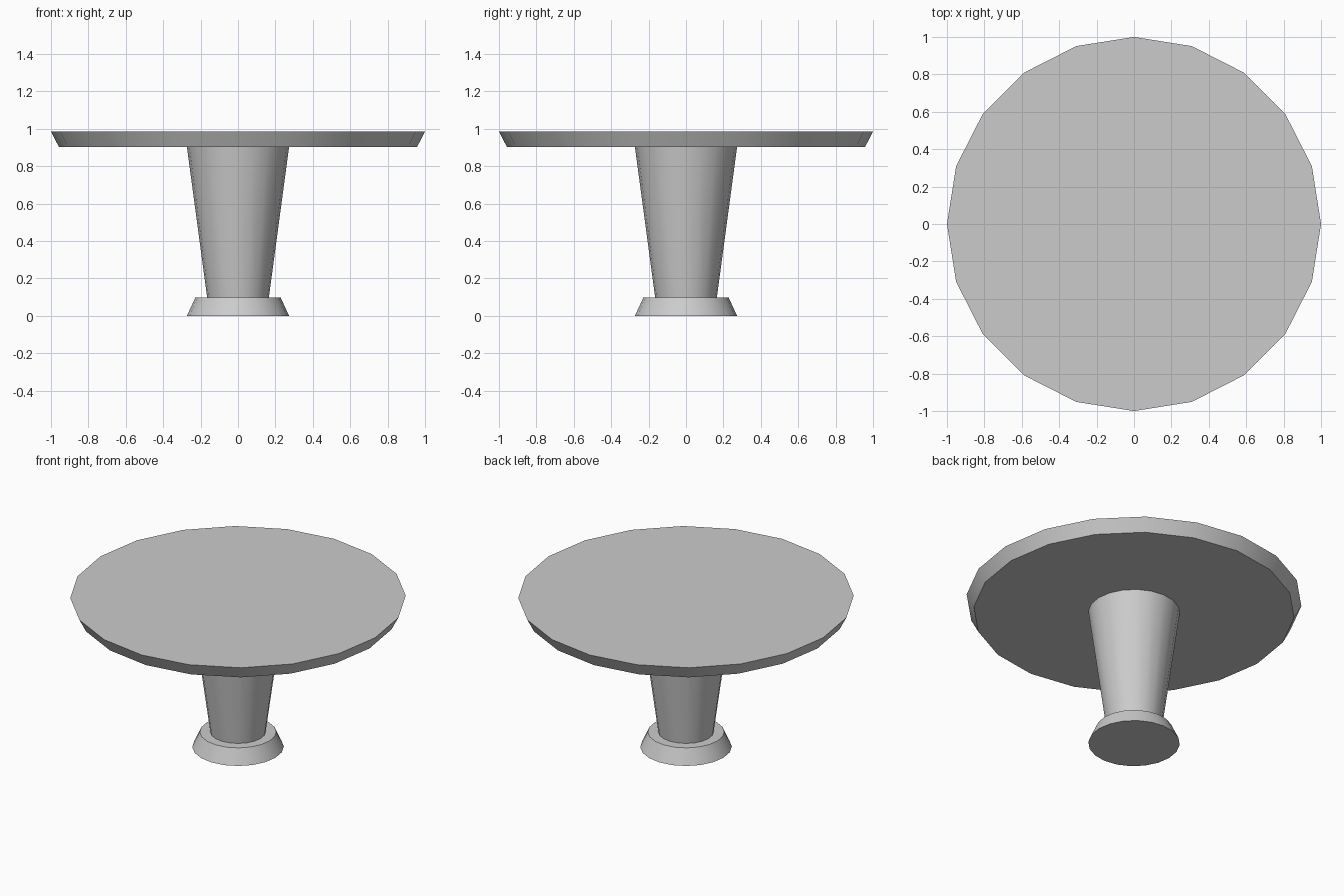
import bpy
import math

SIDES = 20

default_cube = bpy.data.objects.get("Cube")
if default_cube:
    bpy.data.objects.remove(default_cube, do_unlink=True)

# Single plain grey finish
grey = bpy.data.materials.new("light_grey")
grey.use_nodes = True
colour = (0.6, 0.6, 0.6, 1.0)
grey.diffuse_color = colour
grey.node_tree.nodes["Principled BSDF"].inputs["Base Color"].default_value = colour


def tapered_disc(name, z_low, z_high, r_low, r_high):
    """Closed round part that tapers between two heights."""
    bpy.ops.mesh.primitive_cone_add(
        vertices=SIDES, radius1=r_low, radius2=r_high,
        depth=z_high - z_low, location=(0, 0, (z_low + z_high) / 2))
    part = bpy.context.object
    part.name = part.data.name = name
    part.data.materials.append(grey)
    bpy.ops.object.shade_smooth_by_angle(angle=math.radians(30))
    return part


# Flared foot, pedestal widening upward, and bevelled round top
tapered_disc("foot", 0.0, 0.098, 0.273, 0.228)
tapered_disc("pedestal", 0.098, 0.902, 0.165, 0.273)
tapered_disc("table_top", 0.902, 0.985, 0.957, 1.0)
